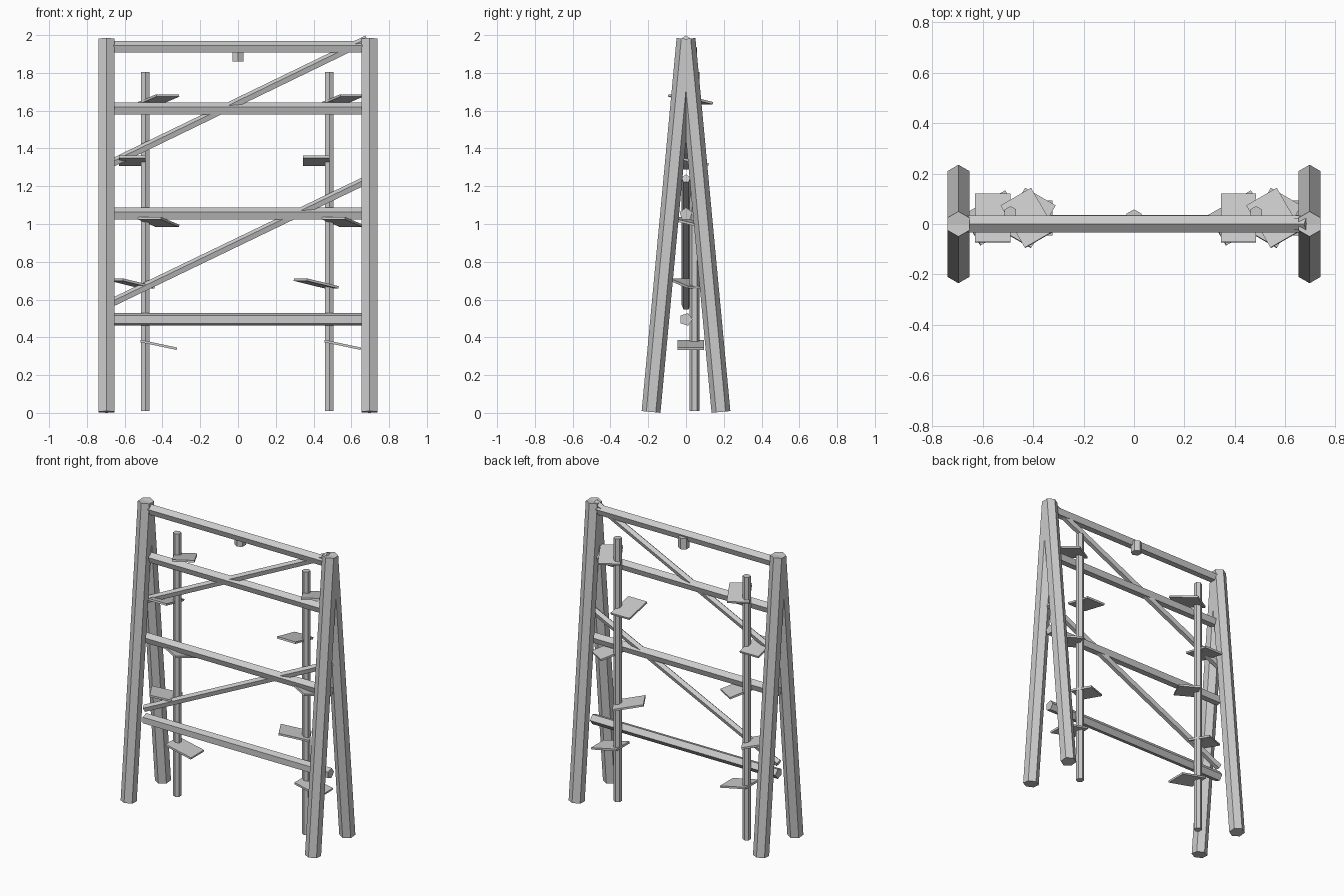
import bpy, bmesh
from math import cos, sin, pi, radians
from mathutils import Vector, Matrix

if "Cube" in bpy.data.objects:
    bpy.data.objects.remove(bpy.data.objects["Cube"])


def finish(name, bm):
    bmesh.ops.recalc_face_normals(bm, faces=bm.faces)
    me = bpy.data.meshes.new(name)
    bm.to_mesh(me)
    bm.free()
    ob = bpy.data.objects.new(name, me)
    bpy.context.collection.objects.link(ob)
    return ob


def log(name, a, b, r, sides, point):
    """Straight faceted pole from a to b with one corner facing `point`."""
    a, b = Vector(a), Vector(b)
    d = (b - a).normalized()
    u = Vector(point)
    u = (u - d * u.dot(d)).normalized()
    v = d.cross(u)
    bm = bmesh.new()
    rings = []
    for c in (a, b):
        rings.append([bm.verts.new(c + r * (u * cos(2 * pi * i / sides) + v * sin(2 * pi * i / sides)))
                      for i in range(sides)])
    for i in range(sides):
        j = (i + 1) % sides
        bm.faces.new((rings[0][i], rings[0][j], rings[1][j], rings[1][i]))
    bm.faces.new(rings[0])
    bm.faces.new(rings[1])
    return finish(name, bm)


def plank(name, loc, turn, tilt=-12):
    bm = bmesh.new()
    bmesh.ops.create_cube(bm, size=1)
    m = (Matrix.Translation(loc) @ Matrix.Rotation(radians(turn), 4, 'Z')
         @ Matrix.Rotation(radians(tilt), 4, 'X') @ Matrix.Diagonal((0.14, 0.197, 0.013, 1)))
    bmesh.ops.transform(bm, matrix=m, verts=bm.verts)
    return finish(name, bm)


X, Y, Z = (1, 0, 0), (0, 1, 0), (0, 0, 1)

# A-frame posts at both ends
for sx in (-1, 1):
    for sy in (-1, 1):
        log("post", (sx * 0.696, sy * 0.185, 0.005), (sx * 0.696, 0, 1.98), 0.05, 6, Y)

# Horizontal rails
for z, point in ((0.495, Y), (1.052, Z), (1.608, Z), (1.935, Z)):
    log("rail", (-0.7, 0, z), (0.7, 0, z), 0.035, 5, point)

# Diagonal braces
log("lower_brace", (-0.7, 0, 0.566), (0.7, 0, 1.24), 0.024, 5, Z)
log("upper_brace", (-0.7, 0, 1.305), (0.685, 0, 1.976), 0.024, 5, Z)

# Peg under the top rail
log("peg", (0, 0.023, 1.86), (0, 0.023, 1.935), 0.035, 6, Y)

# Step poles with planks that spiral by 30 degrees
for px in (-0.49, 0.484):
    log("step_pole", (px, 0.045, 0.01), (px, 0.045, 1.805), 0.026, 6, Y)
    for i in range(5):
        side = 1 if i % 2 == 0 else -1
        plank("step", (px + side * 0.07, 0.024, 0.36 + 0.325 * i), -90 + 30 * i)
